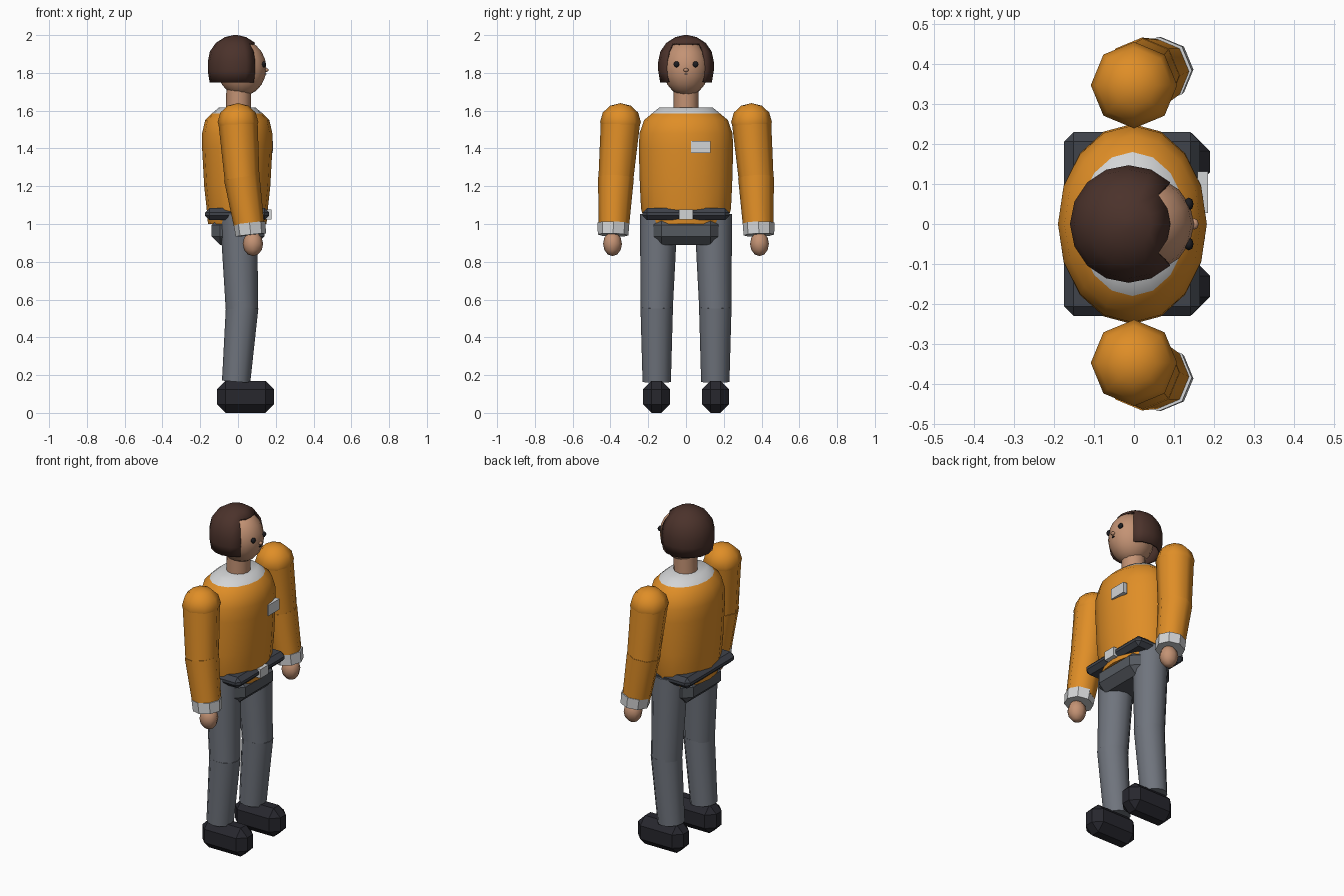
import bpy, bmesh, math
from mathutils import Vector, Matrix

if "Cube" in bpy.data.objects:
    bpy.data.objects.remove(bpy.data.objects["Cube"])


def material(name, r, g, b):
    m = bpy.data.materials.new(name)
    m.use_nodes = True
    m.diffuse_color = (r, g, b, 1)
    m.node_tree.nodes["Principled BSDF"].inputs["Base Color"].default_value = (r, g, b, 1)
    return m


ORANGE = material("orange cloth", 0.74, 0.27, 0.02)
WHITE = material("white trim", 0.65, 0.66, 0.67)
GREY = material("grey trousers", 0.16, 0.175, 0.205)
DARK_GREY = material("dark grey hips", 0.09, 0.1, 0.115)
BELT = material("charcoal belt", 0.05, 0.056, 0.07)
SHOE = material("black shoes", 0.02, 0.02, 0.027)
SKIN = material("skin", 0.55, 0.29, 0.175)
HAIR = material("brown hair", 0.07, 0.032, 0.024)
BLACK = material("eye black", 0.012, 0.012, 0.015)


def finish(name, bm, mats, smooth=True):
    bmesh.ops.recalc_face_normals(bm, faces=bm.faces)
    me = bpy.data.meshes.new(name)
    bm.to_mesh(me)
    bm.free()
    for m in mats:
        me.materials.append(m)
    ob = bpy.data.objects.new(name, me)
    bpy.context.collection.objects.link(ob)
    if smooth:
        bpy.ops.object.select_all(action="DESELECT")
        ob.select_set(True)
        bpy.context.view_layer.objects.active = ob
        bpy.ops.object.shade_smooth_by_angle(angle=math.radians(50))
    return ob


def box(name, centre, size, mat, bevel=0.0):
    bm = bmesh.new()
    bmesh.ops.create_cube(bm, size=1)
    bmesh.ops.scale(bm, vec=size, verts=bm.verts)
    bmesh.ops.translate(bm, vec=centre, verts=bm.verts)
    if bevel:
        bmesh.ops.bevel(bm, geom=bm.edges[:], offset=bevel, segments=1, affect="EDGES")
    return finish(name, bm, [mat], False)


def ball(name, centre, radii, mat, seg=8, rings=6):
    bm = bmesh.new()
    bmesh.ops.create_uvsphere(bm, u_segments=seg, v_segments=rings, radius=1)
    bmesh.ops.scale(bm, vec=radii, verts=bm.verts)
    bmesh.ops.translate(bm, vec=centre, verts=bm.verts)
    return finish(name, bm, [mat])


def limb(name, low, high, r_low, r_high, mat, seg=8, smooth=True):
    low, high = Vector(low), Vector(high)
    axis = high - low
    turn = Vector((0, 0, 1)).rotation_difference(axis).to_matrix().to_4x4()
    bm = bmesh.new()
    bmesh.ops.create_cone(bm, cap_ends=True, segments=seg, radius1=r_low, radius2=r_high,
                          depth=axis.length,
                          matrix=Matrix.Translation((low + high) / 2) @ turn)
    return finish(name, bm, [mat], smooth)


def loft(rings, cx, seg=16):
    """Stack of ellipses given as (z, x radius, y radius)."""
    bm = bmesh.new()
    loops = []
    for z, rx, ry in rings:
        angles = [math.tau * i / seg for i in range(seg)]
        loops.append([bm.verts.new((cx + rx * math.cos(a), ry * math.sin(a), z)) for a in angles])
    for a, b in zip(loops, loops[1:]):
        for i in range(seg):
            j = (i + 1) % seg
            bm.faces.new((a[i], a[j], b[j], b[i]))
    bm.faces.new(loops[-1])
    return bm, loops


# Torso with a white collar at the top
bm, loops = loft([(1.0, 0.155, 0.215), (1.08, 0.162, 0.238), (1.2, 0.175, 0.244),
                  (1.4, 0.186, 0.25), (1.48, 0.186, 0.246), (1.55, 0.17, 0.222),
                  (1.585, 0.135, 0.18), (1.618, 0.095, 0.14)], -0.004)
bm.faces.new(loops[0])
for f in bm.faces:
    f.material_index = int(f.calc_center_median().z > 1.585)
finish("torso", bm, [ORANGE, WHITE])

# Belt, buckle, hips and chest badge
box("belt", (-0.005, 0, 1.052), (0.34, 0.46, 0.064), BELT, 0.024)
box("buckle", (0.16, 0, 1.05), (0.034, 0.076, 0.054), WHITE)
box("hips", (0, 0, 0.965), (0.28, 0.35, 0.15), DARK_GREY, 0.045)
box("chest_badge", (0.172, 0.079, 1.408), (0.026, 0.104, 0.064), WHITE)

# Neck, head and face
limb("neck", (0.002, 0, 1.59), (0.005, 0, 1.76), 0.066, 0.066, SKIN, 12)
ball("head", (0.02, 0, 1.825), (0.13, 0.122, 0.148), SKIN, 16, 10)
ball("nose", (0.15, 0, 1.815), (0.012, 0.014, 0.01), SKIN)
box("mouth", (0.147, 0, 1.795), (0.008, 0.016, 0.006), BLACK)

# Hair: dome with a skirt, opened over the face
HAIR_Z, HAIR_X = 1.86, -0.013
rings = [(1.75, 0.137, 0.137), (1.81, 0.147, 0.147)]
for lat in (0, 22.5, 45, 67.5, 85):
    r = 0.147 * math.cos(math.radians(lat))
    rings.append((HAIR_Z + 0.14 * math.sin(math.radians(lat)), r, r))
bm, loops = loft(rings, HAIR_X)
opening = []
for f in bm.faces:
    c = f.calc_center_median()
    if c.z < 1.95 and abs(math.atan2(c.y, c.x - HAIR_X)) < math.radians(45):
        opening.append(f)
bmesh.ops.delete(bm, geom=opening, context="FACES")
hair = finish("hair", bm, [HAIR])
thick = hair.modifiers.new("thickness", "SOLIDIFY")
thick.thickness = 0.012
thick.offset = -1

# Paired parts
for side, s in (("left", 1), ("right", -1)):
    ball(side + "_eye", (0.137, s * 0.05, 1.845), (0.012, 0.016, 0.016), BLACK)

    # Arm
    shoulder, elbow = (0, s * 0.347, 1.54), (0.022, s * 0.372, 1.23)
    wrist = (0.06, s * 0.382, 0.985)
    ball(side + "_shoulder", shoulder, (0.108, 0.108, 0.1), ORANGE)
    limb(side + "_upper_arm", elbow, shoulder, 0.092, 0.104, ORANGE)
    limb(side + "_forearm", wrist, (0.02, s * 0.371, 1.245), 0.08, 0.095, ORANGE)
    limb(side + "_cuff", (0.068, s * 0.386, 0.942), (0.061, s * 0.384, 1.005),
         0.081, 0.084, WHITE, 8, False)
    ball(side + "_hand", (0.079, s * 0.389, 0.895), (0.054, 0.05, 0.065), SKIN)

    # Leg
    knee = (0.02, s * 0.155, 0.55)
    limb(side + "_thigh", knee, (0.004, s * 0.144, 1.05), 0.085, 0.1, GREY, 12)
    limb(side + "_shin", (-0.01, s * 0.155, 0.165), (0.022, s * 0.155, 0.56),
         0.075, 0.086, GREY, 12)
    box(side + "_shoe", (0.04, s * 0.156, 0.085), (0.3, 0.142, 0.17), SHOE, 0.045)
